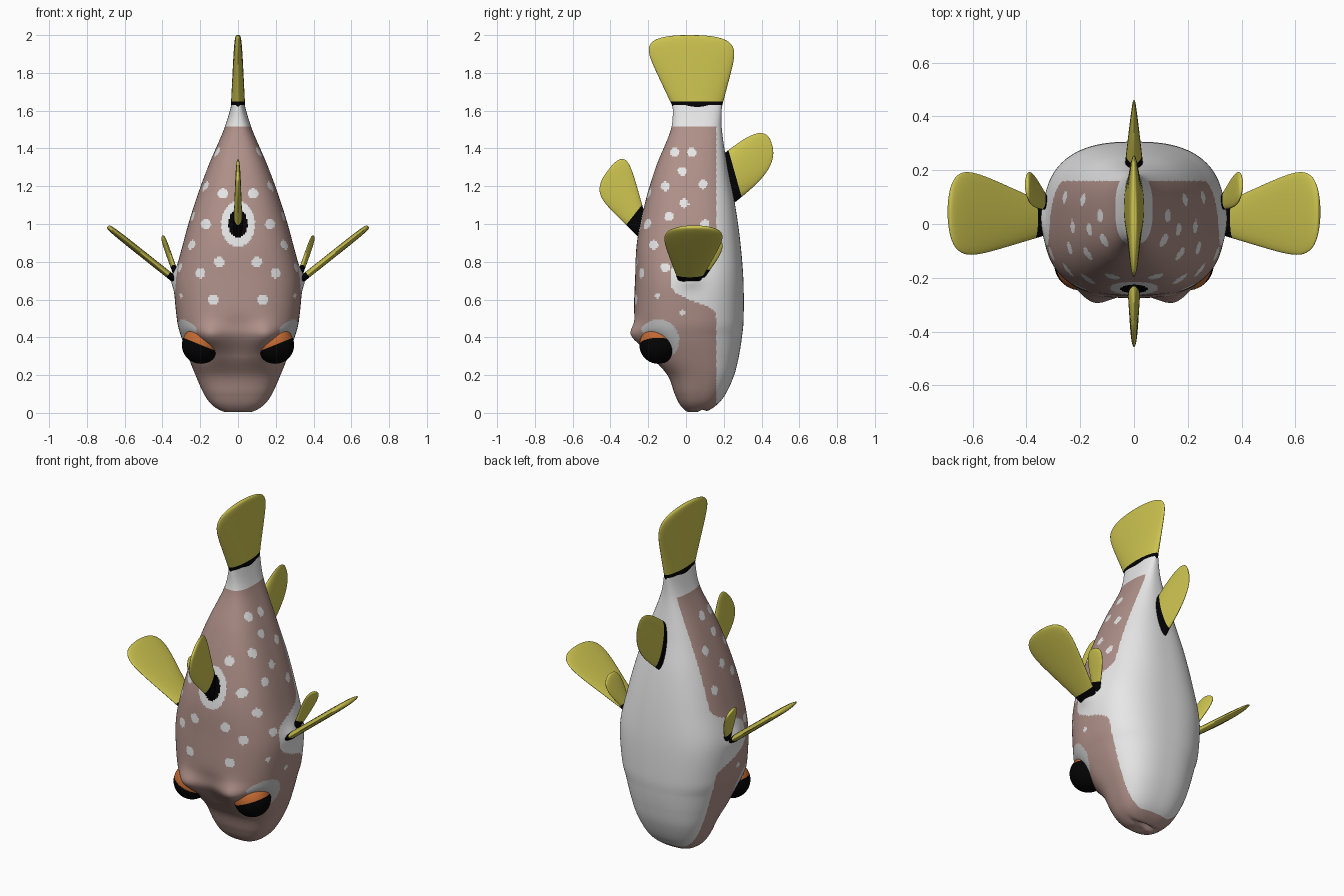
import bpy, bmesh, math
from mathutils import Vector, Matrix

if "Cube" in bpy.data.objects:
    bpy.data.objects.remove(bpy.data.objects["Cube"], do_unlink=True)


def material(name, red, green, blue):
    mat = bpy.data.materials.new(name)
    mat.use_nodes = True
    colour = (red, green, blue, 1)
    mat.diffuse_color = colour
    mat.node_tree.nodes["Principled BSDF"].inputs["Base Color"].default_value = colour
    return mat


PINK = material("dusty_pink", 0.43, 0.28, 0.25)
WHITE = material("belly_white", 0.8, 0.8, 0.8)
YELLOW = material("fin_yellow", 0.61, 0.55, 0.08)
BLACK = material("black", 0.001, 0.001, 0.001)
ORANGE = material("iris_orange", 0.54, 0.14, 0.03)
GREY = material("eyelid_grey", 0.55, 0.55, 0.55)


def finish(bm, name, *materials):
    bmesh.ops.recalc_face_normals(bm, faces=bm.faces)
    mesh = bpy.data.meshes.new(name)
    bm.to_mesh(mesh)
    bm.free()
    for mat in materials:
        mesh.materials.append(mat)
    ob = bpy.data.objects.new(name, mesh)
    bpy.context.collection.objects.link(ob)
    bpy.ops.object.select_all(action="DESELECT")
    ob.select_set(True)
    bpy.context.view_layer.objects.active = ob
    bpy.ops.object.shade_smooth_by_angle(angle=math.radians(50))


def spline(rows, steps):
    """Smooth the rows with a Catmull-Rom curve."""
    rows = [Vector(row) for row in rows]
    padded = [rows[0], *rows, rows[-1]]
    result = []
    for before, start, end, after in zip(padded, padded[1:], padded[2:], padded[3:]):
        leave, arrive = (end - before) / 2, (after - start) / 2
        for k in range(steps):
            t = k / steps
            ease = t * t * (3 - 2 * t)
            result.append(start.lerp(end, ease) + leave * t * (1 - t) ** 2
                          - arrive * t * t * (1 - t))
    return result + [rows[-1]]


def loft(sections, origin, along, across, count, power):
    """Join rings; a section is distance, low edge, high edge and half thickness."""
    normal = along.cross(across).normalized()
    bm = bmesh.new()
    rings = []
    for distance, low, high, half in sections:
        ring = []
        for k in range(count):
            angle = math.tau * k / count
            c, s = math.cos(angle), math.sin(angle)
            c = math.copysign(abs(c) ** (2 / power), c)
            s = math.copysign(abs(s) ** (2 / power), s)
            offset = (low + high + c * (high - low)) / 2
            ring.append(bm.verts.new(origin + along * distance + across * offset
                                     + normal * s * half))
        rings.append(ring)
    for lower, upper in zip(rings, rings[1:]):
        for k in range(count):
            bm.faces.new((lower[k - 1], lower[k], upper[k], upper[k - 1]))
    bm.faces.new(rings[0])
    bm.faces.new(rings[-1])
    return bm


def bell(distance, width):
    return math.exp(-(distance / width) ** 2)


# Body sections: height, back edge, belly edge, half width
BODY = [(0.01, 0.05, 0.06, 0.01), (0.005, 0.01, 0.1, 0.07), (0.04, -0.03, 0.16, 0.135),
        (0.1, -0.06, 0.21, 0.18), (0.2, -0.1, 0.255, 0.225), (0.3, -0.2, 0.28, 0.265),
        (0.4, -0.29, 0.296, 0.3), (0.5, -0.28, 0.305, 0.324), (0.7, -0.27, 0.304, 0.335),
        (0.9, -0.26, 0.288, 0.29), (1.1, -0.22, 0.26, 0.232), (1.3, -0.16, 0.22, 0.16),
        (1.5, -0.08, 0.19, 0.075), (1.63, -0.07, 0.19, 0.035)]
EYE = Vector((0.197, -0.147, 0.36))
GAZE = Vector((0.7, -0.6, -0.4)).normalized()
X, Y, Z = Matrix.Identity(3)

body = loft(spline(BODY, 22), Vector(), Z, Y, 260, 2.6)
for vert in body.verts:
    p = vert.co
    side = math.copysign(1, p.x)
    # Hollow between the brows, ridges over the eyes
    if p.y < 0:
        p.y += 0.04 * bell(p.x, 0.1) * bell(p.z - 0.38, 0.1)
        p.y -= 0.02 * bell(abs(p.x) - 0.15, 0.06) * bell(p.z - 0.42, 0.06)
    # Eye sockets
    near = Vector((abs(p.x), p.y, p.z)) - EYE - GAZE * 0.06
    push = GAZE * 0.04 * bell(near.length, 0.085)
    p -= Vector((push.x * side, push.y, push.z))
    # Shoulders at the side fins
    if abs(p.x) > 0.2:
        p.x += side * 0.02 * bell(p.y - 0.02, 0.06) * bell(p.z - 0.71, 0.05)
    # Mouth slot
    if p.z < 0.08:
        p.z += 0.025 * bell(p.y - 0.085, 0.016) * bell(p.x, 0.07)

# Spots on the flanks (y, z) and on the back (x, z)
FLANK_SPOTS = [(-0.06, 1.38), (0.03, 1.38), (-0.02, 1.28), (-0.11, 1.2), (0.09, 1.21),
               (-0.01, 1.11), (-0.09, 1.04), (0.1, 1), (-0.17, 0.89), (-0.11, 0.77)]
SMALL_SPOTS = [(-0.15, 0.62), (-0.02, 0.53)]
BACK_SPOTS = [(0.08, 1.16), (0.17, 1), (0.1, 0.8), (0.2, 0.74), (0.13, 0.6)]


def in_oval(a, b, wide, tall):
    return math.hypot(a / wide, b / tall) < 1


def in_spots(a, b, spots, radius):
    return any(math.hypot(a - c, b - d) < radius for c, d in spots)


def body_colour(centre, normal):
    x, y, z = abs(centre.x), centre.y, centre.z
    back, flank = normal.y < -0.5, abs(normal.x) > 0.6
    if y < 0 and in_oval(x, z - 1, 0.05, 0.075):
        return 2
    if x > 0.22 and in_oval(y - EYE.y, z - 0.385, 0.11, 0.11):
        return 3
    # The belly colour reaches forward around the side fins
    reach = 0.24 * math.exp(-((z - 0.71) / 0.13) ** 4)
    belly = z > 0.05 and y > 0.16 - reach
    dorsal_patch = y < 0 and in_oval(x, z - 1, 0.09, 0.12)
    spot = (back and in_spots(x, z, BACK_SPOTS, 0.027)
            or flank and in_spots(y, z, FLANK_SPOTS, 0.024)
            or flank and in_spots(y, z, SMALL_SPOTS, 0.014))
    return int(z > 1.515 or belly or dorsal_patch or spot)


body.normal_update()
for face in body.faces:
    face.material_index = body_colour(face.calc_center_median(), face.normal)
finish(body, "body", PINK, WHITE, BLACK, GREY)


# Fins: blades that flare from root to rounded tip, with a black root
def fin(name, origin, along, across, length, root, flare, thick, band,
        squareness=4, thinning=0.5, side=1):
    origin = Vector(origin)
    along, across = Vector(along).normalized(), Vector(across).normalized()
    sections = []
    count = 40
    for k in range(count):
        t = math.sin(math.pi / 2 * k / count)
        taper = (1 - t ** squareness) ** 0.4
        low, high = Vector(root).lerp(Vector(flare), t)
        middle, reach = (low + high) / 2, (high - low) / 2 * taper
        half = thick * (1 - t * thinning) * math.sqrt(taper)
        sections.append((length * t, middle - reach, middle + reach, half))
    blade = loft(sections, origin, along, across, 48, 2)
    for face in blade.faces:
        height = (face.calc_center_median() - origin).dot(along)
        face.material_index = int(height < band)
    for vert in blade.verts:
        vert.co.x *= side
    finish(blade, name, YELLOW, BLACK)


fin("tail_fin", (0, 0, 1.62), Z, Y, length=0.38, root=(-0.07, 0.19), flare=(-0.25, 0.29),
    thick=0.038, band=0.026, squareness=8)
fin("dorsal_fin", (0, -0.2, 0.99), (0, -0.78, 0.62), (0, 0.62, 0.78), length=0.35,
    root=(-0.08, 0), flare=(-0.04, 0.25), thick=0.025, band=0.093, squareness=8)
fin("anal_fin", (0, 0.2, 1.22), (0, 0.96, 0.27), (0, -0.27, 0.96), length=0.3,
    root=(-0.13, 0.13), flare=(0, 0.25), thick=0.036, band=0.065, thinning=0.8)

for label, side in (("left", 1), ("right", -1)):
    fin(label + "_pectoral_fin", (0.29, 0, 0.67), (0.34, 0, 0.27), Y, length=0.51,
        root=(-0.03, 0.06), flare=(-0.15, 0.24), thick=0.018, band=0.1,
        squareness=8, thinning=0, side=side)
    fin(label + "_pelvic_fin", (0.32, 0.07, 0.71), (0.32, 0.32, 0.9), (0, 1, -0.35),
        length=0.25, root=(-0.02, 0.02), flare=(-0.09, 0.09), thick=0.014, band=0.065,
        thinning=0, side=side)

    # Eyes: black below, orange above, tilted inwards
    eye = bmesh.new()
    bmesh.ops.create_uvsphere(eye, u_segments=48, v_segments=32, radius=0.1)
    for face in eye.faces:
        face.material_index = int(face.calc_center_median().z < 0)
    place = Matrix.Translation((EYE.x * side, EYE.y, EYE.z))
    tilt = Matrix.Rotation(math.radians(-22 * side), 4, "Y")
    bmesh.ops.transform(eye, matrix=place @ tilt, verts=eye.verts)
    finish(eye, label + "_eye", ORANGE, BLACK)
